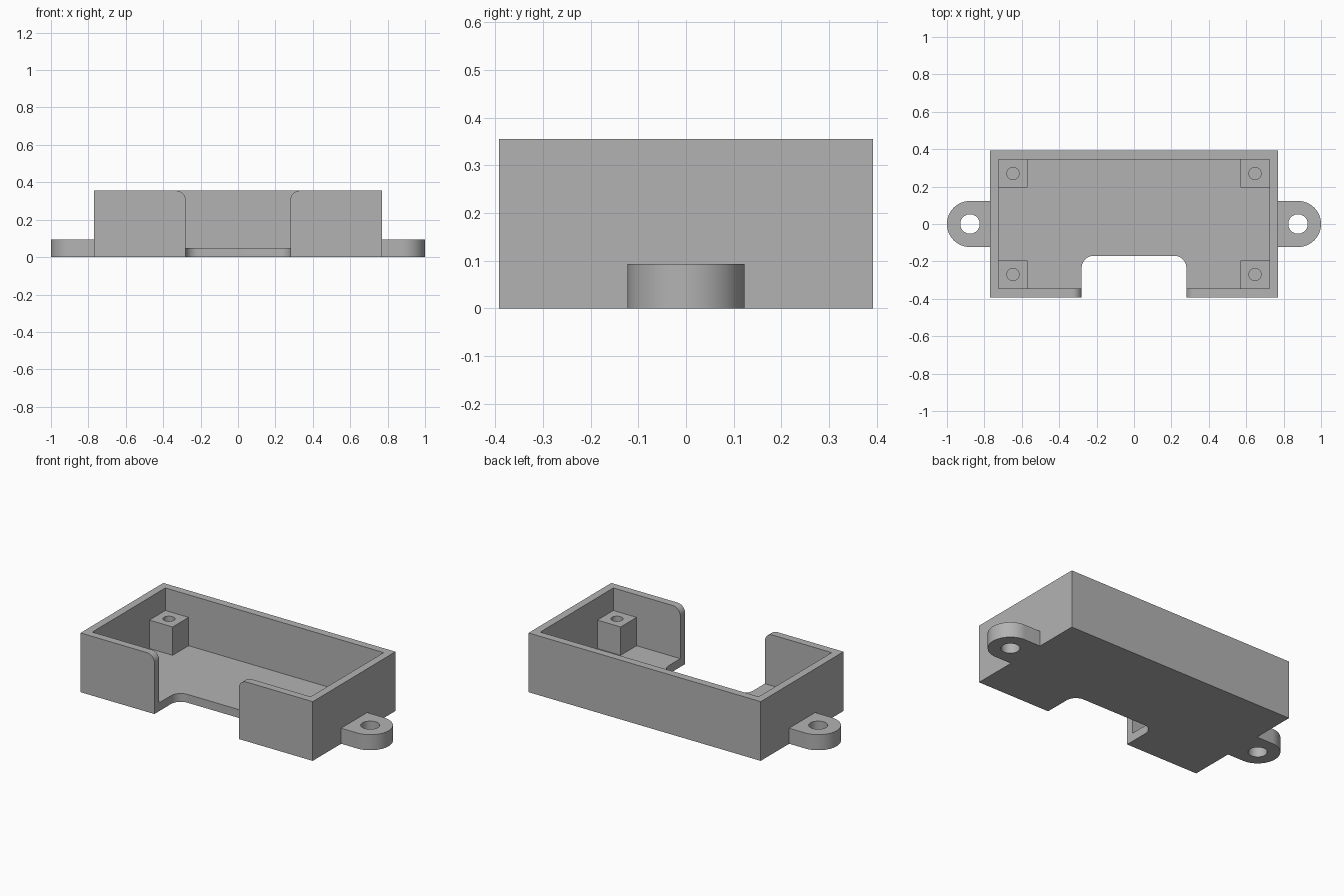
import bpy, bmesh, math
from mathutils import Vector

cube = bpy.data.objects.get("Cube")
if cube:
    bpy.data.objects.remove(cube)

grey = bpy.data.materials.new("plain grey")
grey.use_nodes = True
COLOUR = (0.45, 0.45, 0.45, 1)
grey.diffuse_color = COLOUR
grey.node_tree.nodes["Principled BSDF"].inputs["Base Color"].default_value = COLOUR

# Main dimensions
W, D, H = 0.77, 0.392, 0.355      # half width, half depth, height
WALL, FLOOR = 0.046, 0.05
NOTCH = 0.28                      # half width of the front opening


def arc(cx, cy, r, start, end, n=12):
    angles = [math.radians(start + (end - start) * i / n) for i in range(n + 1)]
    return [(cx + r * math.cos(a), cy + r * math.sin(a)) for a in angles]


def prism(name, points, lo, hi, axis="z"):
    """Extrude a 2D outline along z, or along y for an x-z outline."""
    place = (lambda u, v: (u, v, lo)) if axis == "z" else (lambda u, v: (u, lo, v))
    step = Vector((0, 0, hi - lo)) if axis == "z" else Vector((0, hi - lo, 0))
    bm = bmesh.new()
    face = bm.faces.new([bm.verts.new(place(u, v)) for u, v in points])
    ext = bmesh.ops.extrude_face_region(bm, geom=[face], use_keep_orig=True)
    verts = [g for g in ext["geom"] if isinstance(g, bmesh.types.BMVert)]
    bmesh.ops.translate(bm, verts=verts, vec=step)
    bmesh.ops.recalc_face_normals(bm, faces=bm.faces)
    mesh = bpy.data.meshes.new(name)
    bm.to_mesh(mesh)
    bm.free()
    mesh.materials.append(grey)
    obj = bpy.data.objects.new(name, mesh)
    bpy.context.collection.objects.link(obj)
    return obj


def rect(x0, x1, y0, y1):
    return [(x0, y0), (x1, y0), (x1, y1), (x0, y1)]


def circle(x, y, r):
    return arc(x, y, r, 0, 360, 40)[:-1]


def activate(obj):
    bpy.ops.object.select_all(action="DESELECT")
    obj.select_set(True)
    bpy.context.view_layer.objects.active = obj


def cut(obj, cutter):
    mod = obj.modifiers.new("cut", "BOOLEAN")
    mod.operation, mod.solver, mod.object = "DIFFERENCE", "EXACT", cutter
    activate(obj)
    bpy.ops.object.modifier_apply(modifier=mod.name)
    bpy.data.objects.remove(cutter)


def finish(obj):
    activate(obj)
    bpy.ops.object.shade_smooth_by_angle(angle=math.radians(30))


# Open tray
case = prism("case", rect(-W, W, -D, D), 0, H)
cut(case, prism("cavity", rect(-W + WALL, W - WALL, -D + WALL, D - WALL), FLOOR, 1))

# Front opening with rounded inner corners through the floor
back, r = -0.17, 0.065
outline = [(-NOTCH, -1), (NOTCH, -1)]
outline += arc(NOTCH - r, back - r, r, 0, 90) + arc(r - NOTCH, back - r, r, 90, 180)
cut(case, prism("front_opening", outline, -1, 1))

# Rounded top corners of the front wall beside the opening
r = 0.05
for s in (-1, 1):
    curve = arc(NOTCH + r, H - r, r, 180, 90)
    pts = [(0.2, H - r)] + curve + [(NOTCH + r, 1), (0.2, 1)]
    cut(case, prism("wall_rounding", [(s * x, z) for x, z in pts], -1, -0.3, "y"))
finish(case)

# Mounting tabs and screw posts
for s, side in ((1, "left"), (-1, "right")):
    cx, r = 0.877, 0.123
    pts = [(W, -r)] + arc(cx, 0, r, -90, 90, 40) + [(W, r)]
    tab = prism(side + "_mounting_tab", [(s * x, y) for x, y in pts], 0, 0.093)
    cut(tab, prism("tab_hole", circle(s * cx, 0, 0.052), -1, 1))
    finish(tab)

    for t, end in ((-1, "front"), (1, "back")):
        pts = rect(0.57, W - WALL, 0.195, D - WALL)
        post = prism(f"{end}_{side}_screw_post", [(s * x, t * y) for x, y in pts], FLOOR, 0.22)
        cut(post, prism("screw_hole", circle(s * 0.647, t * 0.27, 0.033), -1, 1))
        finish(post)
